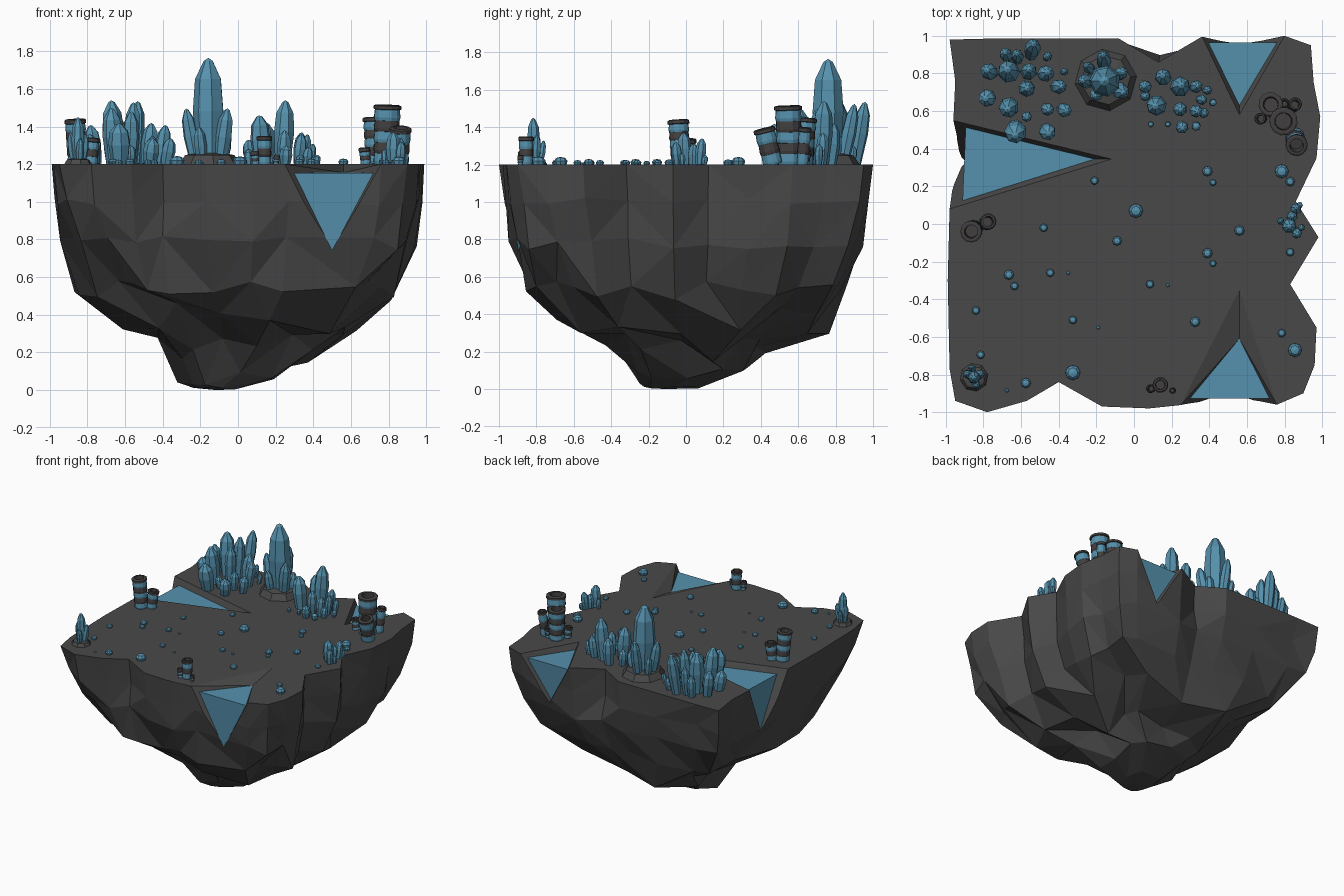
import bpy, bmesh, math, random
from mathutils import Vector, Matrix

if "Cube" in bpy.data.objects:
    bpy.data.objects.remove(bpy.data.objects["Cube"])

random.seed(11)
TOP = 1.2


def material(name, rgb):
    m = bpy.data.materials.new(name)
    m.diffuse_color = (*rgb, 1)
    m.use_nodes = True
    m.node_tree.nodes["Principled BSDF"].inputs["Base Color"].default_value = m.diffuse_color
    return m


ROCK = material("dark rock", (0.066, 0.066, 0.066))
BLUE = material("crystal blue", (0.092, 0.285, 0.42))
BAND = material("dark tube band", (0.055, 0.05, 0.05))


def finish(bm, name, mats):
    bmesh.ops.recalc_face_normals(bm, faces=bm.faces)
    me = bpy.data.meshes.new(name)
    bm.to_mesh(me)
    bm.free()
    for m in mats:
        me.materials.append(m)
    ob = bpy.data.objects.new(name, me)
    bpy.context.collection.objects.link(ob)
    return ob


def lathe(bm, prof, n, mtx):
    """Spin (radius, height, material) points about z; a material colours the band below it."""
    prev = None
    for r, z, mat in prof:
        k = 1 if r == 0 else n
        ring = [bm.verts.new(mtx @ Vector((r * math.cos(a), r * math.sin(a), z)))
                for a in (2 * math.pi * i / n for i in range(k))]
        if prev:
            for i in range(n):
                q = [prev[i % len(prev)], prev[(i + 1) % len(prev)],
                     ring[(i + 1) % k], ring[i % k]]
                bm.faces.new(list(dict.fromkeys(q))).material_index = mat
        prev = ring


def leaning(x, y, dx=0, dy=0, z=TOP):
    """Place at x, y and lean towards direction dx, dy."""
    d = Vector((dx, dy, 1)).normalized()
    rot = Vector((0, 0, 1)).rotation_difference(d).to_matrix().to_4x4()
    return Matrix.Translation((x, y, z)) @ rot @ Matrix.Rotation(random.random() * 3, 4, 'Z')


# --- Island rock: outline lofted down to a ragged foot ---
OUTLINE = [(-.98, .98), (-.78, .985), (-.4, .985), (-.08, .985), (.13, .86), (.36, .995), (.8, 1), (.94, .95),
           (.955, .75), (.99, .57), (.97, .35), (.86, .12), (.98, -.07), (.83, -.32), (.97, -.55),
           (.96, -.75), (.9, -.9), (.76, -.96), (.27, -.96), (.08, -.98), (-.17, -.97), (-.4, -.84),
           (-.57, -.94), (-.78, -1), (-.95, -.94), (-.98, -.77), (-.99, -.3), (-.98, .08),
           (-.96, .55), (-.95, .76)]
# height, x scale, y scale, rounding, centre x, centre y, jitter, points merged per step
RINGS = [(1.2, 1, 1, 0, 0, 0, 0, 1), (1.0, 1, .99, .06, 0, 0, .025, 1), (.78, .98, .97, .22, 0, 0, .04, 1),
         (.53, .9, .91, .5, 0, 0, .06, 1), (.38, .67, .8, .6, 0, .02, .1, 2),
         (.22, .46, .47, .7, -.02, 0, .1, 2), (.07, .28, .32, .8, -.06, .03, .05, 3),
         (.01, .12, .15, .8, -.12, -.08, .01, 3)]


def rounding(p, b):
    """Front and back bays fill out fast, side bays stay deep, the front left corner tapers most."""
    if p.length < .95:
        return min(1, b * 3) if abs(p.y) > .8 else b * .5
    if p.length > 1.1:
        return min(1, b * 1.3) if p.x < 0 and p.y < 0 else b * .65
    return b


bm = bmesh.new()
rings = []
for z, sx, sy, b, cx, cy, j, step in RINGS:
    ring = []
    for i, (x, y) in enumerate(OUTLINE):
        if i % step:
            ring.append(ring[-1])
            continue
        p = Vector((x, y))
        p = p.lerp(p.normalized() * .98, rounding(p, b))
        p *= 1 - random.random() * j - (j if i % 4 == 0 and z < .7 else 0)
        ring.append(bm.verts.new((p.x * sx + cx, p.y * sy + cy, z + random.uniform(-.9, .9) * j)))
    rings.append(ring)
n = len(OUTLINE)
for a, b in zip(rings, rings[1:]):
    for i in range(n):
        k = (i + 1) % n
        tris = [(a[i], a[k], b[k]), (a[i], b[k], b[i])] if random.random() < .5 else \
               [(a[i], a[k], b[i]), (a[k], b[k], b[i])]
        for t in tris:
            if len(set(t)) == 3:
                bm.faces.new(t)
bm.faces.new(rings[0])
foot = bm.verts.new((-.12, -.1, 0))
for i in range(n):
    t = (rings[-1][i], rings[-1][(i + 1) % n], foot)
    if len(set(t)) == 3:
        bm.faces.new(t)
for v in bm.verts:
    v.co.z = max(v.co.z, 0)
    v.co.x = max(-1, min(1, v.co.x))
rock = finish(bm, "island_rock", [ROCK])

# --- Notches cut in the rim, each filled with water spilling over the edge ---
# inner point, water inner point, left rim, right rim, lowest point
NOTCHES = {
    "front": ((.56, -.35, TOP), (.56, -.61, 1.155), (.25, -.96, TOP), (.76, -.96, TOP), (.5, -.9, .74)),
    "left": ((-.12, .345, TOP), (-.21, .345, 1.155), (-.96, .55, TOP), (-.98, .08, TOP), (-.9, .33, .76)),
    "back": ((.56, .58, TOP), (.56, .63, 1.155), (.36, 1, TOP), (.8, 1, TOP), (.57, .93, .86)),
}
for side, pts in NOTCHES.items():
    I, W, L, R, B = map(Vector, pts)
    bm = bmesh.new()
    up = Vector((0, 0, .3))
    L0, R0, B0 = L + (L - W) * .3, R + (R - W) * .3, B + (B - W) * .3
    i0, l0, r0, i2, l2, r2, w, lo = [bm.verts.new(c) for c in
                                     (I, L0, R0, I + up, L0 + up, R0 + up, W, B0)]
    for f in ((i2, l2, r2), (i2, i0, l0, l2), (i2, r2, r0, i0), (l2, l0, r0, r2), (i0, w, l0),
              (i0, r0, w), (l0, w, lo), (r0, lo, w), (l0, lo, r0)):
        bm.faces.new(f)
    cutter = finish(bm, "notch_cutter", [ROCK])
    cutter.hide_render = True
    mod = rock.modifiers.new("notch", 'BOOLEAN')
    mod.operation, mod.solver, mod.object = 'DIFFERENCE', 'EXACT', cutter
    bpy.context.view_layer.objects.active = rock
    bpy.ops.object.modifier_apply(modifier=mod.name)
    bpy.data.objects.remove(cutter)

    bm = bmesh.new()
    a, b, c, d = [bm.verts.new(p) for p in
                  (W, L.lerp(B, .1).lerp(W, .08), R.lerp(B, .1).lerp(W, .08), B)]
    for f in ((a, b, c), (b, c, d), (a, b, d), (a, c, d)):
        bm.faces.new(f)
    finish(bm, side + "_water", [BLUE])


# --- Crystal clusters: (x, y, radius, top height), leaning away from the centre ---
def crystals(name, centre, items, lean=.5):
    bm = bmesh.new()
    for x, y, r, top in items:
        h = top - TOP
        dx, dy = (x - centre[0]) * lean, (y - centre[1]) * lean
        m = leaning(x - dx * h / 2, y - dy * h / 2, dx, dy)
        lathe(bm, [(0, 0, 0), (r * .75, 0, 0), (r, h * .5, 0), (r * .85, h * .8, 0), (r * .3, h * .97, 0),
                   (0, h, 0)], 7, m)
    finish(bm, name, [BLUE])


def mound(name, x, y, r, h):
    bm = bmesh.new()
    lathe(bm, [(r, 0, 0), (r * .8, h * .8, 0), (r * .45, h, 0), (0, h, 0)], 8, leaning(x, y))
    finish(bm, name, [ROCK])


crystals("left_crystals", (-.6, .72), [
    (-.665, .81, .06, 1.54), (-.77, .81, .045, 1.41), (-.54, .93, .045, 1.54), (-.62, .89, .035, 1.44),
    (-.68, .9, .035, 1.38), (-.46, .89, .025, 1.3), (-.56, .81, .045, 1.53), (-.47, .8, .045, 1.42),
    (-.37, .81, .02, 1.28), (-.78, .67, .048, 1.36), (-.665, .62, .055, 1.5), (-.57, .72, .045, 1.48),
    (-.4, .73, .04, 1.41), (-.57, .57, .028, 1.3), (-.46, .61, .035, 1.35), (-.37, .605, .038, 1.34),
    (-.63, .49, .06, 1.42), (-.46, .49, .045, 1.34)], .8)
crystals("right_crystals", (.19, .67), [
    (.12, .63, .055, 1.46), (.155, .78, .045, 1.42), (.245, .73, .055, 1.54), (.06, .73, .035, 1.33),
    (.06, .68, .028, 1.28), (.245, .61, .038, 1.38), (.33, .6, .035, 1.36), (.255, .515, .035, 1.3),
    (.33, .52, .025, 1.25), (.33, .73, .035, 1.37), (.39, .71, .024, 1.31), (.36, .66, .028, 1.36),
    (.42, .645, .02, 1.25), (.37, .59, .028, 1.29), (.09, .53, .015, 1.23), (.18, .53, .015, 1.24)], .8)
crystals("tall_crystals", (-.15, .76), [
    (-.155, .76, .085, 1.765), (-.25, .76, .04, 1.5), (-.075, .71, .045, 1.5), (-.16, .87, .04, 1.53),
    (-.2, .69, .035, 1.4), (-.07, .8, .035, 1.38), (-.24, .83, .03, 1.4)], 1.8)
crystals("edge_crystals", (.82, .01), [
    (.825, -.01, .04, 1.37), (.86, .08, .03, 1.34), (.865, -.05, .028, 1.32), (.78, .015, .02, 1.28),
    (.84, .04, .03, 1.31), (.89, -.02, .018, 1.26), (.88, .1, .018, 1.25)], 1.5)
crystals("corner_crystals", (-.85, -.81), [
    (-.85, -.815, .035, 1.45), (-.88, -.8, .025, 1.37), (-.82, -.8, .025, 1.36), (-.84, -.85, .022, 1.34),
    (-.86, -.77, .02, 1.33)], 4)
mound("tall_crystal_mound", -.15, .765, .165, .06)
mound("corner_crystal_mound", -.85, -.815, .075, .03)

# --- Small crystal buds scattered on the ground: (x, y, radius) ---
BUDS = [(.01, .07, .038), (-.21, .23, .022), (-.48, -.02, .022), (-.09, -.09, .025), (.39, .28, .027),
        (.42, .22, .018), (.56, -.035, .027), (.39, -.155, .027), (.42, -.21, .018), (.785, .28, .037),
        (.83, .225, .025), (-.665, -.27, .027), (-.635, -.33, .022), (-.445, -.26, .022),
        (-.35, -.26, .01), (-.84, -.46, .022), (-.325, -.51, .022), (-.19, -.55, .01),
        (.085, -.32, .022), (.18, -.325, .01), (.325, -.52, .027), (.785, -.58, .022),
        (.855, -.67, .037), (.83, -.15, .022), (-.325, -.79, .04), (-.575, -.845, .027),
        (-.675, -.885, .01), (-.815, -.695, .022)]
bm = bmesh.new()
for x, y, r in BUDS:
    lathe(bm, [(r * .85, 0, 0), (r, r * .5, 0), (r * .65, r * .95, 0), (0, r * 1.1, 0)], 8,
          Matrix.Translation((x, y, TOP)))
finish(bm, "crystal_buds", [BLUE])


# --- Banded hollow tubes: (x, y, radius, top height, lean x, lean y) ---
def tubes(name, items):
    bm = bmesh.new()
    for x, y, r, top, dx, dy in items:
        h = top - TOP
        count = 5 if h > .2 else 3          # blue and dark bands in turn, blue under the rim
        step = (h - .025) / count
        prof = [(r * .85, 0, 0)]
        for k in range(count):
            z, mat, w = k * step, (k + 1) % 2, r * (.88 + .08 * k / count)
            prof += [(w, z + .01 * step, mat), (w * 1.06, z + step * .3, mat), (w, z + step, mat)]
        prof += [(r * 1.05, h - .022, 0), (r * 1.05, h - .005, 0), (r * .9, h, 0), (r * .65, h, 0),
                 (r * .6, h - .06, 0), (0, h - .06, 0)]
        lathe(bm, prof, 12, leaning(x - dx * h / 2, y - dy * h / 2, dx, dy))
    finish(bm, name, [BAND, BLUE])


tubes("back_right_tubes", [(.79, .55, .072, 1.515, .03, -.03), (.73, .63, .062, 1.45, -.03, .05),
                           (.86, .44, .056, 1.4, .05, -.25), (.675, .56, .03, 1.29, -.1, 0),
                           (.85, .63, .034, 1.4, .08, .08), (.8, .64, .025, 1.28, 0, .1)])
tubes("left_tubes", [(-.86, -.035, .055, 1.44, -.05, -.05), (-.78, .01, .042, 1.34, .08, .05)])
tubes("front_tubes", [(.14, -.855, .04, 1.35, 0, 0), (.09, -.875, .022, 1.27, -.1, 0),
                      (.205, -.885, .016, 1.25, .1, 0)])
